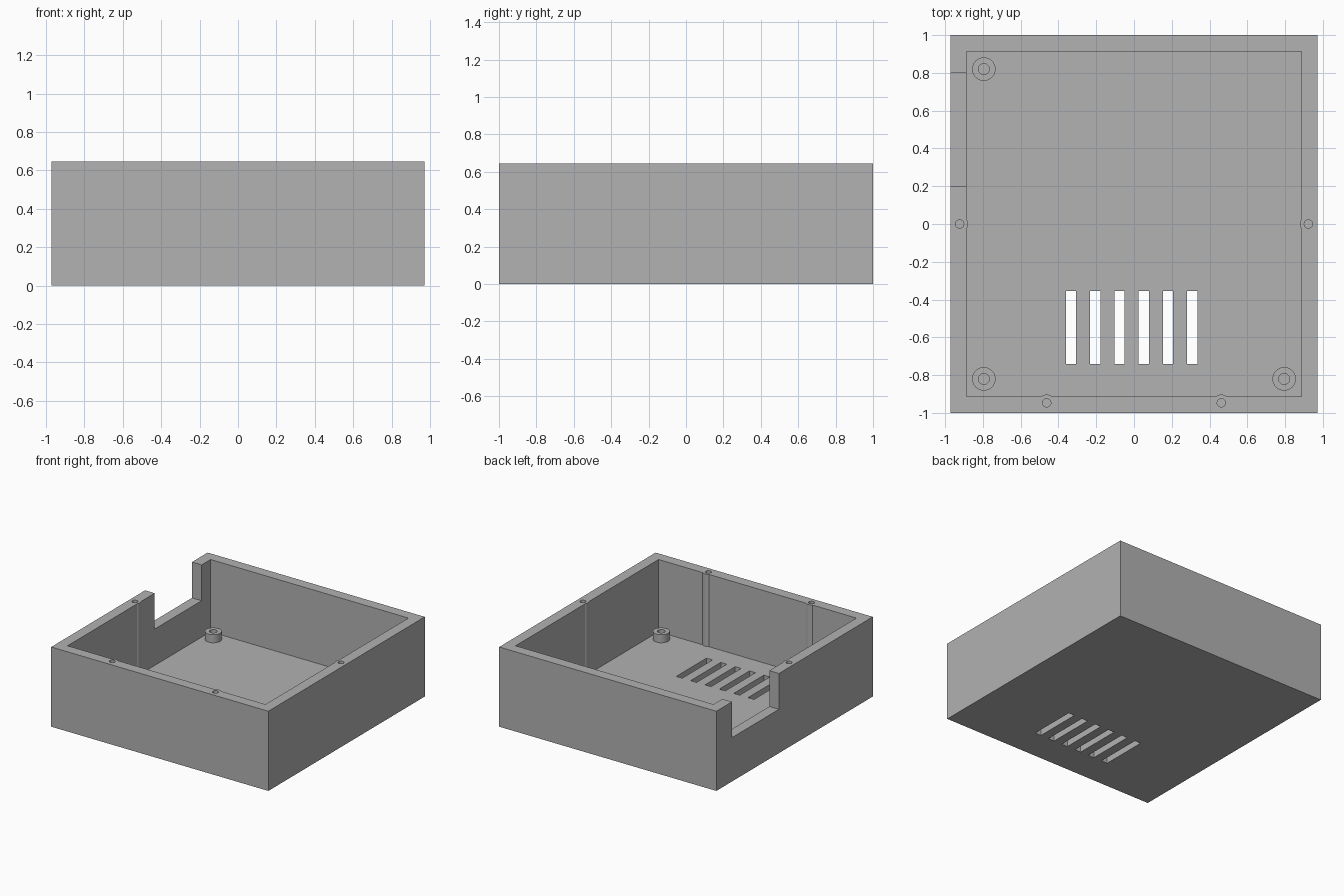
import bpy
import math

HALF_X, HALF_Y, HEIGHT = 0.972, 1.0, 0.645
IN_X, IN_Y, FLOOR = 0.886, 0.914, 0.06
POST_TOP = 0.125
SCREWS = [(-0.923, 0), (0.923, 0), (-0.462, -0.947), (0.462, -0.947)]
POSTS = {"back_right_post": (-0.795, 0.82),
         "front_right_post": (-0.795, -0.82),
         "front_left_post": (0.795, -0.82)}

default = bpy.data.objects.get("Cube")
if default:
    bpy.data.objects.remove(default, do_unlink=True)

grey = bpy.data.materials.new("plain_grey")
grey.use_nodes = True
colour = (0.445, 0.445, 0.445, 1)
grey.diffuse_color = colour
grey.node_tree.nodes["Principled BSDF"].inputs["Base Color"].default_value = colour


def box(name, low, high):
    middle = [(a + b) / 2 for a, b in zip(low, high)]
    bpy.ops.mesh.primitive_cube_add(size=1, location=middle)
    obj = bpy.context.object
    obj.name = name
    obj.scale = [b - a for a, b in zip(low, high)]
    bpy.ops.object.transform_apply(location=True, rotation=True, scale=True)
    obj.data.materials.append(grey)
    return obj


def cylinder(name, spot, radius, low, high):
    bpy.ops.mesh.primitive_cylinder_add(
        vertices=40, radius=radius, depth=high - low,
        location=(spot[0], spot[1], (low + high) / 2))
    obj = bpy.context.object
    obj.name = name
    bpy.ops.object.transform_apply(location=True, rotation=True, scale=True)
    obj.data.materials.append(grey)
    return obj


def cut(target, cutter):
    """Subtract the cutter from the target and discard the cutter."""
    mod = target.modifiers.new("cut", "BOOLEAN")
    mod.operation = "DIFFERENCE"
    mod.solver = "EXACT"
    mod.object = cutter
    bpy.context.view_layer.objects.active = target
    bpy.ops.object.modifier_apply(modifier=mod.name)
    bpy.data.objects.remove(cutter, do_unlink=True)


def shade(obj):
    bpy.ops.object.select_all(action="DESELECT")
    obj.select_set(True)
    bpy.context.view_layer.objects.active = obj
    bpy.ops.object.shade_smooth_by_angle(angle=math.radians(30))


# Open tray; the screw bosses are left standing in the cavity walls
tray = box("tray", (-HALF_X, -HALF_Y, 0), (HALF_X, HALF_Y, HEIGHT))
cavity = box("cavity_cutter", (-IN_X, -IN_Y, FLOOR), (IN_X, IN_Y, 1))
for spot in SCREWS:
    cut(cavity, cylinder("boss_cutter", spot, 0.044, -0.1, 1.1))
cut(tray, cavity)

# Screw holes in the rim
for spot in SCREWS:
    cut(tray, cylinder("screw_cutter", spot, 0.022, 0.3, 1))

# Cable notch in the right wall
cut(tray, box("notch_cutter", (-1.1, 0.2, 0.355), (-0.8, 0.8, 1)))

# Row of vent slots through the floor
for i in range(6):
    x = -0.334 + 0.1285 * i
    cut(tray, box("slot_cutter", (x - 0.027, -0.741, -0.1), (x + 0.027, -0.355, 0.2)))
shade(tray)

# Hollow mounting posts
for name, spot in POSTS.items():
    post = cylinder(name, spot, 0.062, FLOOR - 0.01, POST_TOP)
    cut(post, cylinder("post_cutter", spot, 0.029, FLOOR, 1))
    shade(post)
